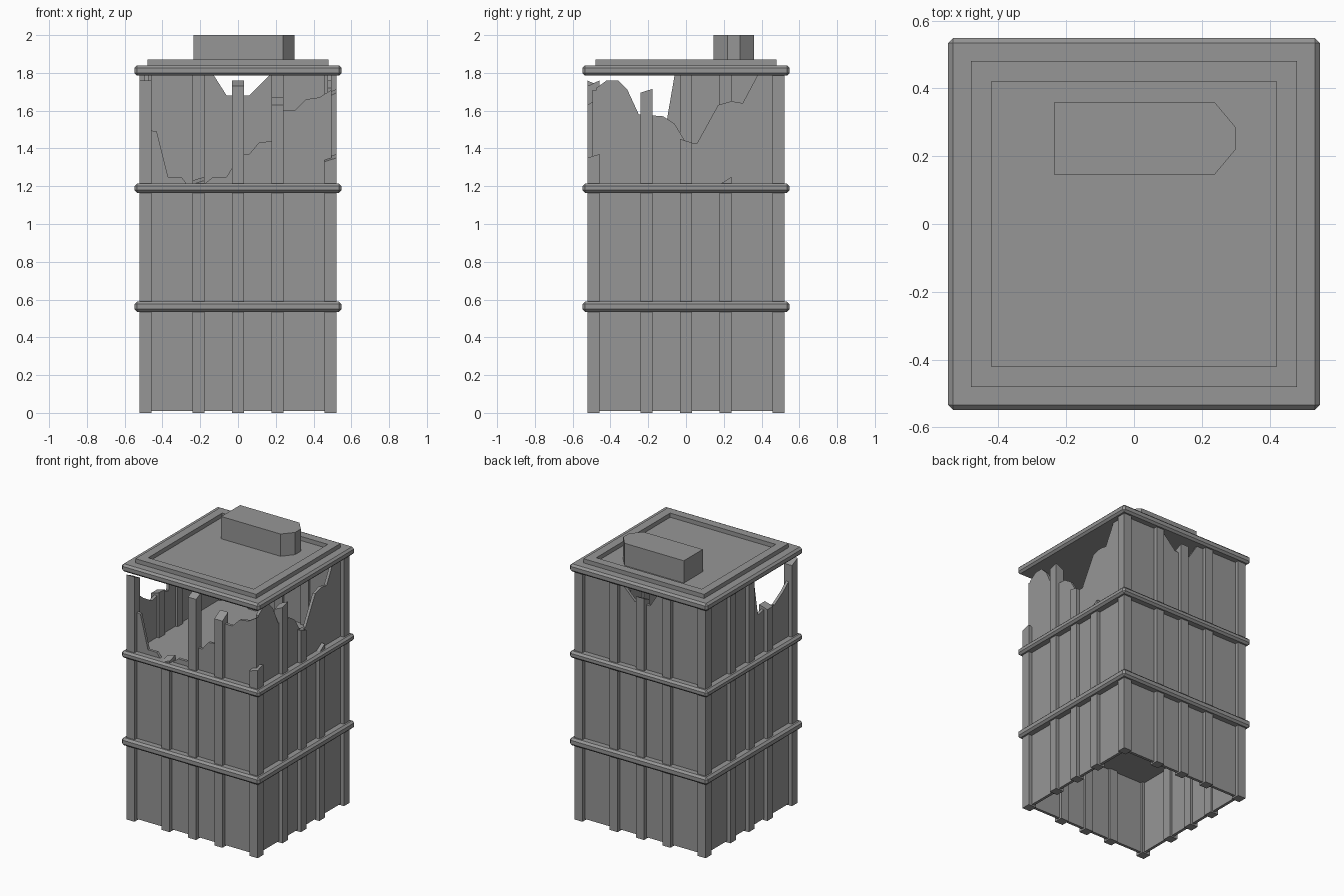
import bpy
import bmesh
from mathutils import Vector

default_cube = bpy.data.objects.get("Cube")
if default_cube:
    bpy.data.objects.remove(default_cube, do_unlink=True)

# One flat grey for the whole building
GREY = (0.305, 0.305, 0.305, 1.0)
concrete = bpy.data.materials.new("concrete_grey")
concrete.use_nodes = True
concrete.diffuse_color = GREY
concrete.node_tree.nodes["Principled BSDF"].inputs["Base Color"].default_value = GREY

WALL_OUT, WALL_IN, WALL_BASE = 0.495, 0.475, 0.01
ROOF_UNDERSIDE = 1.79
POST_CENTRE, POST_HALF, POST_SPACING = 0.49, 0.032, 0.21


def finish(name, bm):
    bmesh.ops.recalc_face_normals(bm, faces=bm.faces)
    mesh = bpy.data.meshes.new(name)
    bm.to_mesh(mesh)
    bm.free()
    mesh.materials.append(concrete)
    obj = bpy.data.objects.new(name, mesh)
    bpy.context.collection.objects.link(obj)
    return obj


def prism(name, outline, offset):
    """Extrude a closed outline of 3D points along an offset."""
    bm = bmesh.new()
    face = bm.faces.new([bm.verts.new(p) for p in outline])
    grown = bmesh.ops.extrude_face_region(bm, geom=[face], use_keep_orig=True)
    moved = [v for v in grown["geom"] if isinstance(v, bmesh.types.BMVert)]
    bmesh.ops.translate(bm, verts=moved, vec=Vector(offset))
    return finish(name, bm)


def square(half, z):
    return [(-half, -half, z), (half, -half, z), (half, half, z), (-half, half, z)]


def slab(name, bottom, top):
    obj = prism(name, square(0.548, bottom), (0, 0, top - bottom))
    bevel = obj.modifiers.new("edge_chamfer", "BEVEL")
    bevel.width = 0.014
    bevel.segments = 1


def wall(name, across_x, side, broken_edge):
    """Thin wall whose top follows a list of (along, height) points."""
    reach = WALL_OUT if across_x else WALL_IN
    edge = [(-reach, WALL_BASE)] + broken_edge + [(reach, WALL_BASE)]
    depth = side * WALL_IN
    thick = side * (WALL_OUT - WALL_IN)
    if across_x:
        prism(name, [(u, depth, z) for u, z in edge], (0, thick, 0))
    else:
        prism(name, [(depth, u, z) for u, z in edge], (thick, 0, 0))


def post(name, x, y, top=ROOF_UNDERSIDE, tilt_x=0.0, tilt_y=0.0):
    """Square post, with a slanted top where it has snapped."""
    bm = bmesh.new()
    bmesh.ops.create_cube(bm, size=1)
    for v in bm.verts:
        upper = v.co.z > 0
        dx, dy = v.co.x * 2, v.co.y * 2
        z = top + tilt_x * dx + tilt_y * dy if upper else 0
        v.co = (x + dx * POST_HALF, y + dy * POST_HALF, z)
    finish(name, bm)


# Floor slabs and roof slab
slab("lower_floor_slab", 0.535, 0.59)
slab("upper_floor_slab", 1.165, 1.215)
slab("roof_slab", 1.785, 1.84)

# Raised rim round the roof
bm = bmesh.new()
rings = [[bm.verts.new(p) for p in square(half, z)]
         for half, z in ((0.48, 1.83), (0.48, 1.87), (0.42, 1.87), (0.42, 1.83))]
for a, b in zip(rings, rings[1:] + rings[:1]):
    for i in range(4):
        j = (i + 1) % 4
        bm.faces.new((a[i], a[j], b[j], b[i]))
finish("roof_rim", bm)

# Roof housing with one chamfered end
housing = [(-0.235, 0.145), (0.237, 0.145), (0.3, 0.22),
           (0.3, 0.285), (0.237, 0.36), (-0.235, 0.36)]
prism("roof_housing", [(x, y, 1.83) for x, y in housing], (0, 0, 0.17))

# Walls with broken upper storey
T = ROOF_UNDERSIDE
wall("front_wall", True, -1, [
    (-WALL_OUT, 1.5), (-0.43, 1.49), (-0.37, 1.25), (-0.3, 1.25), (-0.27, 1.21),
    (-0.18, 1.21), (-0.13, 1.25), (-0.06, 1.25), (-0.03, 1.3), (0.03, 1.37),
    (0.06, 1.37), (0.11, 1.43), (0.18, 1.44), (0.22, 1.6), (0.3, 1.6),
    (0.36, 1.66), (0.43, 1.67), (WALL_OUT, 1.71)])
wall("back_wall", True, 1, [
    (-WALL_OUT, T), (-0.13, T), (-0.06, 1.68), (0.06, 1.68), (0.17, T), (WALL_OUT, T)])
wall("left_wall", False, 1, [
    (-WALL_IN, 1.72), (-0.42, 1.76), (-0.36, 1.76), (-0.31, 1.71), (-0.25, 1.58),
    (-0.12, 1.57), (-0.06, 1.53), (0, 1.43), (0.06, 1.43), (0.17, 1.63),
    (0.24, 1.65), (0.3, 1.64), (0.38, T), (WALL_IN, T)])
wall("right_wall", False, -1, [
    (-WALL_IN, 1.62), (-0.4, 1.56), (-0.3, 1.5), (-0.22, 1.52), (-0.11, 1.5),
    (-0.06, T), (WALL_IN, T)])

# Corner posts
C = POST_CENTRE
post("front_right_corner_post", -C, -C, 1.745, 0, -0.015)
post("front_left_corner_post", C, -C, 1.35, 0.01, 0.01)
post("back_right_corner_post", -C, C)
post("back_left_corner_post", C, C)

# Wall posts: (top, tilt_x, tilt_y) for the ones that have snapped
snapped = {
    ("front", -1): (1.23, 0.01, 0.01),
    ("front", 0): (1.745, 0, 0.015),
    ("front", 1): (1.65, 0, 0.02),
    ("back", 0): (1.72, 0, 0.015),
    ("left", -1): (1.69, 0.015, 0.01),
    ("left", 0): (1.44, 0, -0.01),
    ("left", 1): (1.23, 0, 0.02),
    ("right", -1): (1.53, 0.01, 0),
}
for step in (-1, 0, 1):
    along = step * POST_SPACING
    spots = {"front": (along, -C), "back": (along, C), "left": (C, along), "right": (-C, along)}
    for side, (x, y) in spots.items():
        post(f"{side}_wall_post_{step + 2}", x, y, *snapped.get((side, step), ()))
